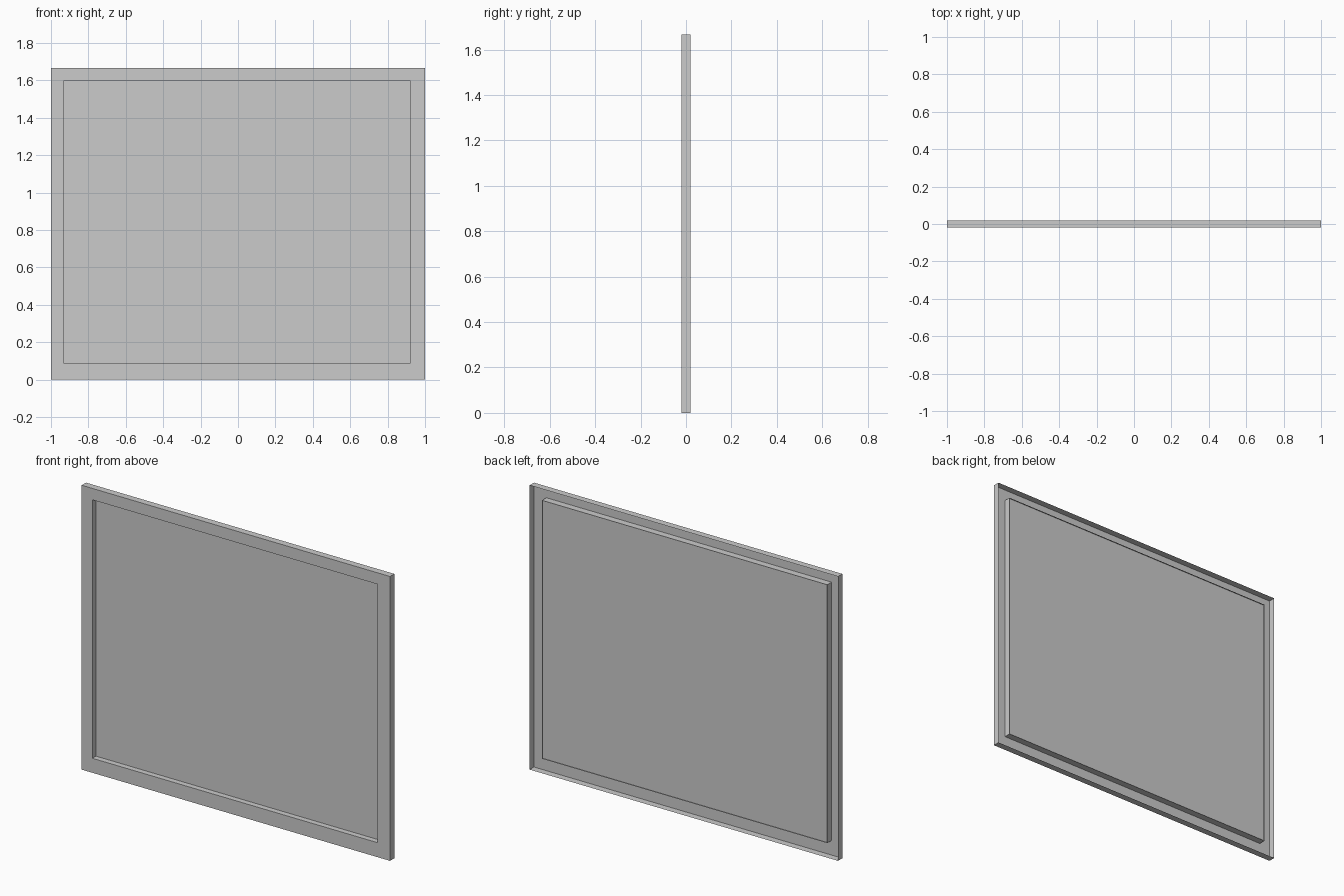
import bpy, bmesh

if "Cube" in bpy.data.objects:
    bpy.data.objects.remove(bpy.data.objects["Cube"])

FRONT, BACK = -0.02, 0.02
OUTER = (-1.0, 1.0, 0.0, 1.667)
INNER = (-0.93, 0.92, 0.085, 1.6)


def rect_loop(bm, rect, y):
    x0, x1, z0, z1 = rect
    return [bm.verts.new((x, y, z)) for x, z in ((x0, z0), (x1, z0), (x1, z1), (x0, z1))]


def finish(bm, name):
    mesh = bpy.data.meshes.new(name)
    bm.to_mesh(mesh)
    bm.free()
    obj = bpy.data.objects.new(name, mesh)
    bpy.context.collection.objects.link(obj)


# Frame: thin sheet, outer wall -> front border -> inner wall, open at the back
bm = bmesh.new()
loops = [rect_loop(bm, r, y) for r, y in
         ((OUTER, BACK), (OUTER, FRONT), (INNER, FRONT), (INNER, BACK))]
for a, b in zip(loops, loops[1:]):
    for i in range(4):
        j = (i + 1) % 4
        bm.faces.new((a[i], a[j], b[j], b[i]))
bmesh.ops.recalc_face_normals(bm, faces=bm.faces)
bm.normal_update()
if next(f for f in bm.faces if abs(f.normal.y) > 0.9).normal.y > 0:
    bmesh.ops.reverse_faces(bm, faces=bm.faces)
finish(bm, "frame")

# Panel: flat sheet set just inside the back edge of the inner wall
bm = bmesh.new()
bm.faces.new(rect_loop(bm, INNER, 0.013))
finish(bm, "panel")
